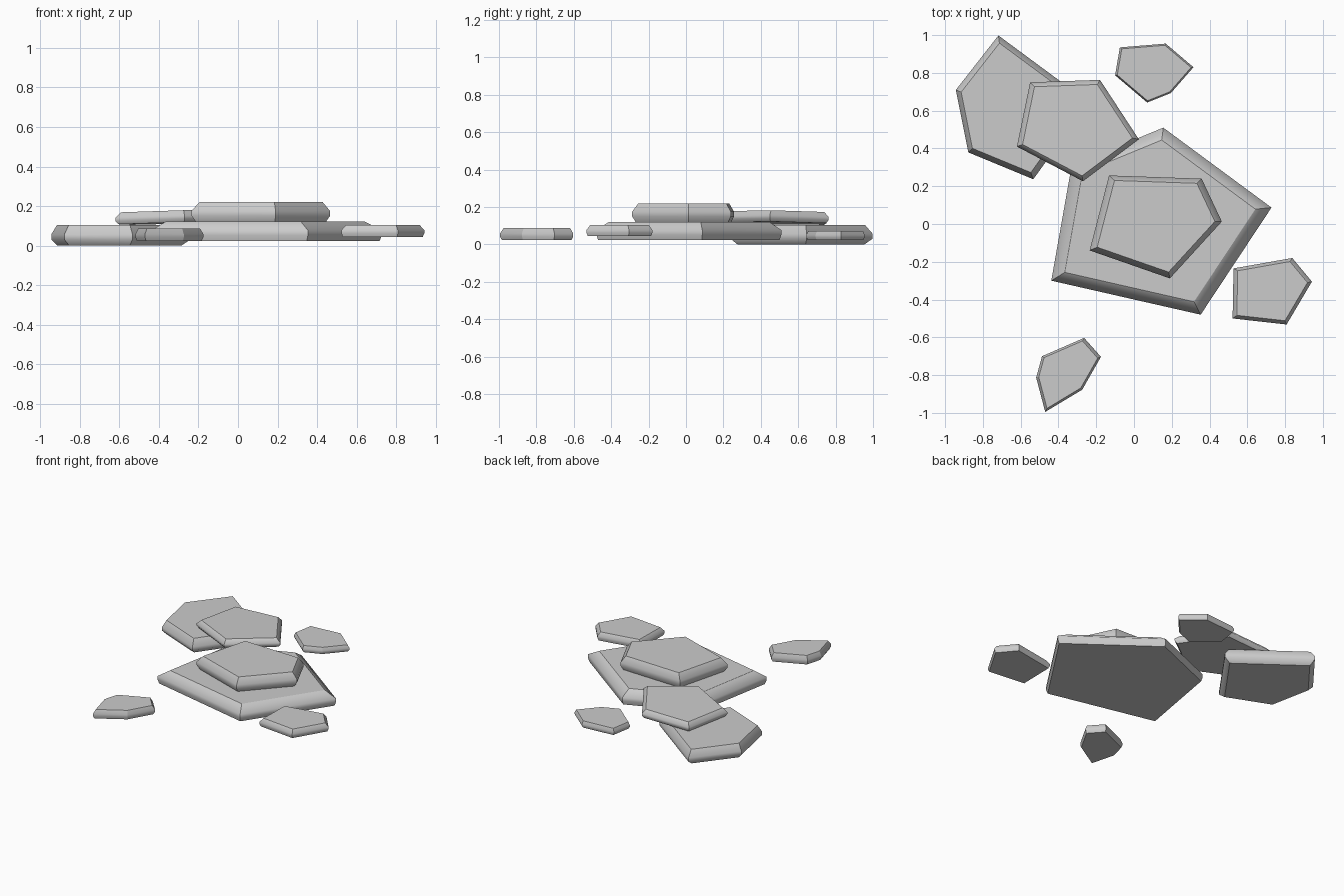
import bpy, bmesh
from mathutils import Vector

if "Cube" in bpy.data.objects:
    bpy.data.objects.remove(bpy.data.objects["Cube"])


def stone(name, outline, z0, z1, top=0.88, bottom=0.95, tilt=(0, 0)):
    """Chipped flat stone: outline lofted through four rings, softened waist."""
    bm = bmesh.new()
    pts = [Vector(p) for p in outline]
    c = sum(pts, Vector((0, 0))) / len(pts)
    n = len(pts)
    rings = []
    for t, s in ((0, bottom), (0.3, 1), (0.55, 1), (1, top)):
        ring = []
        for p in pts:
            q = c + (p - c) * s
            z = z0 + (z1 - z0) * t + (q.x - c.x) * tilt[0] + (q.y - c.y) * tilt[1]
            ring.append(bm.verts.new((q.x, q.y, z)))
        rings.append(ring)
    for a, b in zip(rings, rings[1:]):
        for i in range(n):
            j = (i + 1) % n
            bm.faces.new((a[i], a[j], b[j], b[i]))
    bm.faces.new(rings[0])
    bm.faces.new(rings[-1])
    bmesh.ops.recalc_face_normals(bm, faces=bm.faces)
    # smooth only around the waist; corners and caps stay crisp
    for f in bm.faces:
        f.smooth = True
    waist = set(rings[1]), set(rings[2])
    for e in bm.edges:
        e.smooth = any(e.verts[0] in r and e.verts[1] in r for r in waist)
    me = bpy.data.meshes.new(name)
    bm.to_mesh(me)
    bm.free()
    ob = bpy.data.objects.new(name, me)
    bpy.context.collection.objects.link(ob)
    return ob


# Large stacked slabs
stone("main_slab", [(0.155, 0.51), (0.728, 0.087), (0.353, -0.48),
                    (-0.438, -0.30), (-0.33, 0.31)], 0.024, 0.121, 0.865, 0.98)
stone("top_slab", [(-0.132, 0.257), (0.358, 0.24), (0.465, 0.013),
                   (0.19, -0.288), (-0.235, -0.14)], 0.121, 0.22, 0.89, 0.94)
stone("back_left_slab", [(-0.718, 0.998), (-0.24, 0.645), (-0.533, 0.237),
                         (-0.877, 0.379), (-0.943, 0.71)], 0.0, 0.104, 0.90, 0.89)
stone("leaning_slab", [(-0.55, 0.75), (-0.18, 0.763), (0.026, 0.448),
                       (-0.27, 0.226), (-0.62, 0.41)], 0.114, 0.174, 0.90, 0.95,
      tilt=(0.025, -0.015))

# Loose small stones
stone("small_stone_back", [(-0.075, 0.935), (0.168, 0.955), (0.315, 0.83),
                           (0.195, 0.693), (0.07, 0.643), (-0.1, 0.787)],
      0.024, 0.072, 0.94, 0.95)
stone("small_stone_right", [(0.527, -0.235), (0.838, -0.18), (0.942, -0.305),
                            (0.808, -0.532), (0.522, -0.50)], 0.045, 0.104, 0.89, 0.96)
stone("small_stone_front", [(-0.487, -0.70), (-0.264, -0.603), (-0.175, -0.703),
                            (-0.274, -0.877), (-0.47, -0.995), (-0.518, -0.813)],
      0.024, 0.087, 0.91, 0.95)
